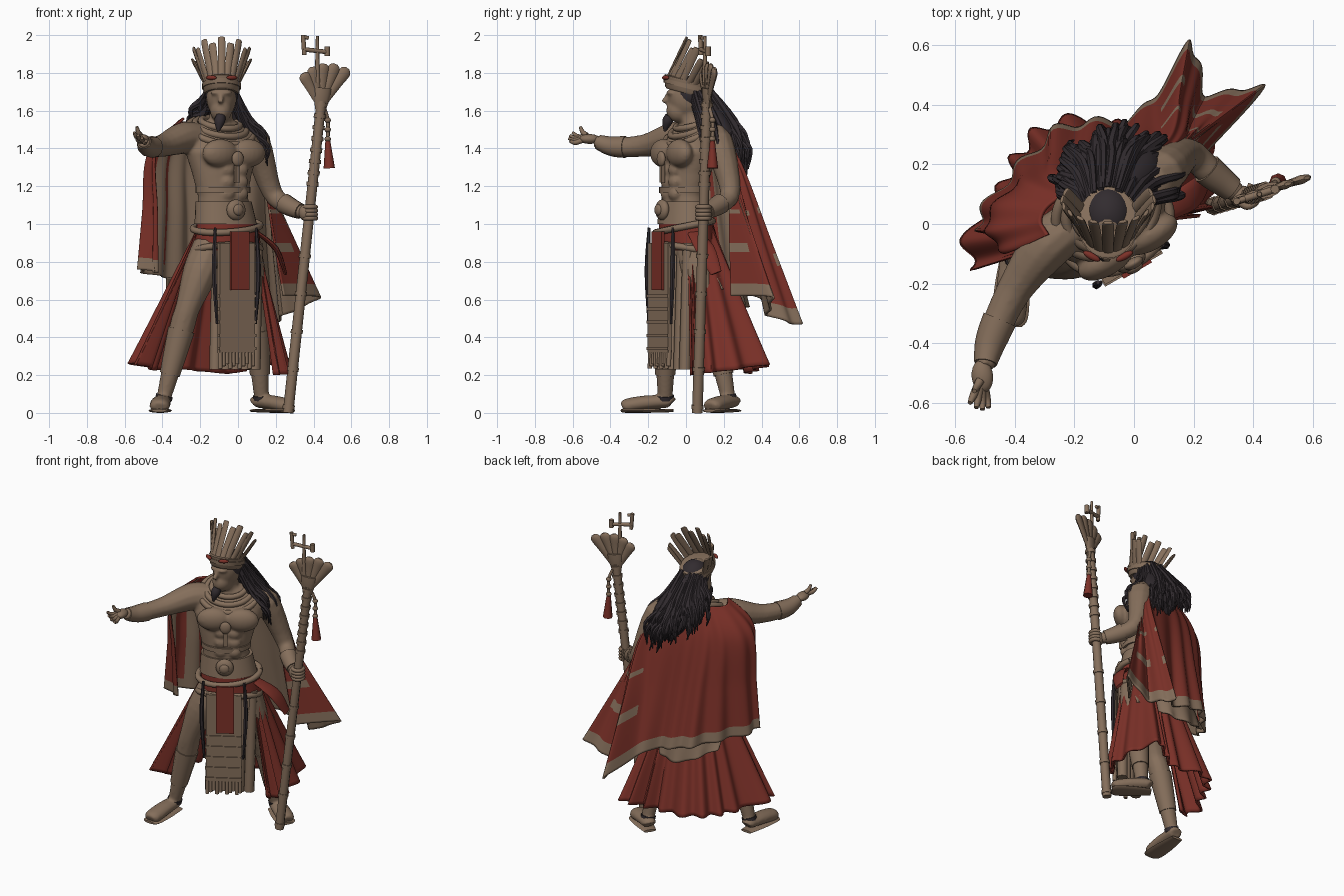
import bpy, bmesh, math, random
from mathutils import Vector as V

if "Cube" in bpy.data.objects:
    bpy.data.objects.remove(bpy.data.objects["Cube"])
random.seed(4)
pi, sin, cos = math.pi, math.sin, math.cos


def material(name, col):
    m = bpy.data.materials.new(name)
    m.diffuse_color = (*col, 1)
    m.use_nodes = True
    m.node_tree.nodes["Principled BSDF"].inputs["Base Color"].default_value = m.diffuse_color
    return m


TAN = material("tan", (0.235, 0.158, 0.105))
RED = material("red", (0.20, 0.03, 0.021))
DARK = material("dark_hair", (0.032, 0.025, 0.029))
U, D, Z = V((cos(pi / 6), sin(pi / 6), 0)), V((sin(pi / 6), -cos(pi / 6), 0)), V((0, 0, 1))  # body turned 30 degrees
X = V((1, 0, 0))


def P(u, d, z):
    return V((-0.06, -0.01, z)) + U * u + D * d


def spline(pts, n):
    out, m = [], len(pts) - 1
    for k in range(n):
        t = k / (n - 1) * m
        i = min(int(t), m - 1)
        f = t - i
        a, b, c, d = pts[max(i - 1, 0)], pts[i], pts[i + 1], pts[min(i + 2, m)]
        out.append(0.5 * (2 * b + (c - a) * f + (2 * a - 5 * b + 4 * c - d) * f * f + (3 * b - a - 3 * c + d) * f ** 3))
    return out


def loft(rings):
    n, last = len(rings[0]), (len(rings) - 1) * len(rings[0])
    faces = [(r + k, r + (k + 1) % n, r + n + (k + 1) % n, r + n + k) for r in range(0, last, n) for k in range(n)]
    return [p for r in rings for p in r], faces + [tuple(range(n))[::-1], tuple(range(last, last + n))]


def tube(pts, sides=12, flat=1, ref=None):
    """Swept tube through (x, y, z, radius) points."""
    s = spline([V(p) for p in pts], (len(pts) - 1) * 4 + 1)
    c = [p.xyz for p in s]
    run = c[-1] - c[0]
    ref = ref or V([float(i == min(range(3), key=lambda q: abs(run[q]))) for i in range(3)])
    rings = []
    for i, p in enumerate(c):
        t = (c[min(i + 1, len(c) - 1)] - c[max(i - 1, 0)]).normalized()
        a = (ref - t * ref.dot(t)).normalized()
        b = t.cross(a) * flat
        rings.append([p + (a * cos(2 * pi * k / sides) + b * sin(2 * pi * k / sides)) * s[i].w for k in range(sides)])
    return loft(rings)


def rod(a, b, r, r2=None, **kw):
    return tube([(*a, r), (*b, r if r2 is None else r2)], 8, **kw)


def cuff(limb, start, end, grow, step=3):
    """A sleeve following part of a limb."""
    s = spline([V(p) for p in limb], 41)[start:end:step]
    return tube([p + V((0, 0, 0, grow)) for p in s])


def ering(c, a, b, rot=pi / 6, tilt=0, n=32):
    out = []
    for k in range(n):
        x, y = a * cos(2 * pi * k / n), b * sin(2 * pi * k / n)
        out.append(V(c) + V((x * cos(rot) - y * sin(rot), x * sin(rot) + y * cos(rot), tilt * y)))
    return out


def ball(c, r, rot=pi / 6):
    return loft([ering(V(c) - Z * r[2] * cos(h), r[0] * sin(h), r[1] * sin(h), rot, 0, 20)
                 for h in [0.05 + k * (pi - 0.1) / 12 for k in range(13)]])


def box(c, u, d, z):
    v = [c + U * u * i + D * d * j + Z * z * k for k in (-1, 1) for i, j in ((-1, -1), (1, -1), (1, 1), (-1, 1))]
    return loft([v[:4], v[4:]])


def make(name, parts, mat, remesh=False):
    vs, fs = [], []
    for v, f in parts:
        fs += [[i + len(vs) for i in q] for q in f]
        vs += v
    me = bpy.data.meshes.new(name)
    me.from_pydata(vs, [], fs)
    bm = bmesh.new()
    bm.from_mesh(me)
    bmesh.ops.recalc_face_normals(bm, faces=bm.faces)
    bm.to_mesh(me)
    bm.free()
    ob = finish(name, me, [mat])
    if remesh:
        r = ob.modifiers.new("fuse", 'REMESH')
        r.mode, r.voxel_size, r.use_smooth_shade = 'VOXEL', 0.009, True
        s = ob.modifiers.new("soften", 'SMOOTH')
        s.factor, s.iterations = 0.5, 5


def finish(name, me, mats):
    for m in mats:
        me.materials.append(m)
    ob = bpy.data.objects.new(name, me)
    bpy.context.collection.objects.link(ob)
    bpy.ops.object.select_all(action='DESELECT')
    ob.select_set(True)
    bpy.context.view_layer.objects.active = ob
    bpy.ops.object.shade_smooth_by_angle(angle=0.8)
    return ob


def sheet(name, rows, nu, nv, folds, amp, rule, mats, offset):
    """Draped cloth through rows of points, with folds growing downward."""
    vs, fs, ms = [], [], []
    for j, c in enumerate(zip(*[spline(r, nu) for r in rows])):
        for i, p in enumerate(spline(list(c), nv)):
            out = V((p.x + 0.06, p.y, 0)).normalized()
            w = 2 * pi * folds * j / (nu - 1)
            vs.append(p + out * amp * i / (nv - 1) * sin(w + 1.5 * sin(w * .23)))
    for j in range(nu - 1):
        for i in range(nv - 1):
            fs.append((j * nv + i, (j + 1) * nv + i, (j + 1) * nv + i + 1, j * nv + i + 1))
            ms.append(rule((j + .5) / (nu - 1), (i + .5) / (nv - 1)))
    me = bpy.data.meshes.new(name)
    me.from_pydata(vs, [], fs)
    me.polygons.foreach_set("material_index", ms)
    s = finish(name, me, mats).modifiers.new("thickness", 'SOLIDIFY')
    s.thickness, s.offset, s.material_offset = 0.012, -1, offset


# Limb paths, torso and head, fused into one body
arm_r = [(-.2, 0, 1.45, .08), (-.29, -.07, 1.455, .085), (-.4, -.22, 1.415, .06), (-.475, -.38, 1.41, .05), (-.5, -.48, 1.44, .032)]
arm_l = [(.02, .11, 1.44, .08), (.09, .17, 1.43, .082), (.18, .235, 1.17, .054), (.26, .17, 1.1, .047), (.35, .1, 1.06, .033)]
leg_r = [(-.14, -.05, .88, .1), (-.2, -.09, .74, .095), (-.265, -.12, .56, .066), (-.3, -.11, .44, .066), (-.395, -.11, .07, .038)]
leg_l = [(.02, .04, .88, .1), (.06, .07, .72, .09), (.085, .11, .55, .065), (.1, .15, .44, .065), (.125, .225, .07, .038)]
limbs = [tube(p) for p in (arm_r, arm_l, leg_r, leg_l)]
core = [loft([ering((x, y, z), a, b) for z, x, y, a, b in (
    (.84, -.06, 0, .15, .11), (1.05, -.075, -.01, .15, .11), (1.15, -.08, -.015, .14, .105), (1.27, -.085, 0, .17, .118),
    (1.38, -.085, .02, .21, .13), (1.46, -.09, .045, .215, .115), (1.51, -.095, .05, .15, .085), (1.55, -.095, .045, .08, .065))])]
for s in (-1, 1):
    core.append(ball(P(s * .085, .078, 1.375), (.105, .055, .075)))
    core += [ball(P(s * .04, .083, 1.16 + k * .063), (.042, .03, .036)) for k in range(3)]
head = [rod((-.09, .05, 1.46), (-.09, .02, 1.6), .075, .06), ball((-.088, .01, 1.67), (.08, .105, .115), 0),
        ball((-.09, -.035, 1.6), (.058, .07, .065), 0), ball((-.09, -.08, 1.695), (.06, .025, .014), 0),
        rod((-.09, -.09, 1.69), (-.092, -.118, 1.642), .012, .018)]
feet, soles = [], []
for heel, toe in ((V((-.4, -.09, 0)), V((-.415, -.31, 0))), (V((.1, .25, 0)), V((.257, .14, 0)))):
    side, run, mid = Z.cross(toe - heel), toe - heel, heel.lerp(toe, .5)
    feet.append(tube([(*(p + Z * z), r) for p, z, r in ((heel - run * .08, .055, .036), (heel, .06, .045), (mid, .055, .054),
                                                       (toe, .038, .054), (toe + run * .12, .03, .035))], 12, .72, side))
    soles.append(tube([(*(p + Z * .012), r) for p, r in ((heel - run * .1, .04), (mid, .058), (toe, .06), (toe + run * .15, .04))], 12, .2, side))
make("body", limbs + core + head + feet, TAN, True)

# Hands: open right hand, left fist around the staff
palm = V((-.508, -.51, 1.45))
hand = [ball(palm, (.036, .055, .026), 0.1)]
for k in range(5):
    tip = V((-.55 + k * .021, -.6 - .022 * sin(k * pi / 4), 1.485 - k * .015)) if k < 4 else V((-.535, -.56, 1.515))
    b = palm.lerp(tip, .3)
    hand.append(tube([(*b, .015), (*(b.lerp(tip, .6) - Z * .012), .013), (*tip, .008)], 8))
make("open_hand", hand, TAN)
make("gripping_hand", [ball((.36, .092, 1.06), (.04, .035, .045))] +
     [tube([(.38 + .034 * cos(a), .093 + .034 * sin(a), 1.03 + k * .02, .012) for a in (-2.6, -1.6, -.5, .6, 1.6)], 8, ref=Z)
      for k in range(4)], TAN)

# Bracers, shin guards, sandals
make("bracers", [cuff(arm_r, 26, 40, .004), cuff(arm_l, 28, 40, .006)], TAN)
make("shin_guards", [cuff(leg_r, 30, 38, .005), cuff(leg_l, 30, 38, .005)], TAN)
make("sandal_soles", soles, TAN)
make("sandal_straps", [cuff(leg_r, 39, 41, .006, 1), cuff(leg_l, 39, 41, .006, 1)], DARK)

# Belt, hip wrap and collar
make("belt", [loft([ering((-.065 - k * .006, -.01, 1 + k * .06), .175 - k * .009, .13 - k * .005) for k in range(3)]),
              loft([ering((-.08, -.012, z), .152, .123) for z in (1.165, 1.195)]),
              ball(P(-.015, .125, 1.075), (.055, .03, .055)), ball(P(-.015, .15, 1.075), (.03, .016, .03))], TAN)
make("hip_sash", [loft([ering((-.055, 0, .86 + k * .07), .19 - k * .008, .134 - k * .002) for k in range(3)]),
                  tube([(.08, .03, .97, .03), (.2, .1, .87, .05), (.25, .16, .74, .03)], flat=.3)], RED)
turn = [k * pi / 10 for k in range(21)]
make("hip_cords", [tube([(*P(.19 * cos(a), .136 * sin(a), z + .03 * cos(a + z * 20)), .018) for a in turn], 8, ref=Z)
                   for z in (.86, .985)], TAN)
make("collar", [tube([(*(V((-.093, .04, 1.535 - k * .022 - (.03 + k * .02) * sin(a))) + U * (.105 + k * .036) * cos(a)
                           + D * (.09 + k * .024) * sin(a)), .018) for a in turn], 8, ref=Z) for k in range(3)], TAN)
make("pendant", [ball(P(-.01, .135, 1.345), (.035, .018, .04)), box(P(-.01, .128, 1.27), .012, .01, .05)], TAN)

# Apron with trim bars, fringe, red panel and dark side strands
make("apron", [box(P(-.02, .137, .61), .108, .012, .29)] + [box(P(-.02, .142, .34 + k * .07), .112, .013, .008) for k in range(5)] +
     [rod(P(-.12 + k * .02, .137, .33), P(-.12 + k * .02, .14, .235 + .012 * (k % 3)), .012) for k in range(11)], TAN)
make("red_front_panel", [box(P(-.01, .155, .805), .055, .008, .155)], RED)
make("side_strands", [tube([(*P(-.02 + s * .125, .13, .98), .008), (*P(-.02 + s * .135, .136, .75), .014),
                            (*P(-.02 + s * .118, .136, .47), .007)], 6) for s in (-1, 1)], DARK)
make("inner_cloth_folds", [rod(P(-.09 + k * .06, .06, .9), P(-.11 + k * .06, .07, .23), .03, .032) for k in range(5)], TAN)

# Skirt flaring to the back, open at the front
hem = [V((x, y, .2 + .3 * max(0, math.hypot(x + .06, y) - .3))) for x, y in (
    (-.43, -.08), (-.53, -.15), (-.565, -.06), (-.46, .09), (-.40, .22), (-.30, .33), (-.17, .35), (-.05, .33), (.06, .38),
    (.16, .44), (.23, .33), (.26, .2), (.26, .07), (.2, .03))]
waist = [V((-.06, 0, 1)) + V((h.x + .06, h.y, 0)).normalized() * .145 for h in hem]
sheet("skirt", [waist, hem], 150, 20, 14, .024, lambda u, v: 0, [RED], 0)

# Cape over the right shoulder, sweeping back to the left
edge = [V(p) for p in ((-.43, -.1, 1.4), (-.475, -.02, 1.37), (-.45, .06, 1.36), (-.37, .13, 1.36), (-.25, .18, 1.36),
                       (-.1, .22, 1.36), (.06, .26, 1.33), (.13, .3, 1.3), (.16, .27, 1.26), (.15, .25, 1.24), (.14, .22, 1.24))]
low = [V(p) for p in ((-.42, -.04, .74), (-.52, -.02, .76), (-.5, .06, .74), (-.4, .18, .72), (-.24, .33, .68),
                      (-.04, .35, .63), (.07, .43, .58), (.19, .61, .47), (.25, .44, .52), (.43, .46, .61), (.25, .24, .62))]
top = [p.lerp(V((-.12, .04, 1.765)), .45) for p in edge]


def cape_colour(u, v):
    if v > .9 or (.6 < u and (.5 < v < .54 or .7 < v < .75) and sin(40 * u) > -.2):
        return 1
    return 3 if .15 < u < .24 or .29 < u < .31 else 0  # red lining stripes


sheet("cape", [top, edge, [a.lerp(b, .5) for a, b in zip(edge, low)], low], 140, 44, 11, .018, cape_colour, [RED, TAN, TAN, RED, RED], 1)
lobe = [V((-.38 + k * .085, .16 + .14 * sin(k * pi / 6), .72)) for k in range(7)]
sheet("cape_lining", [lobe, [p + V((0, .03, -.06 - .1 * sin(k * pi / 6))) for k, p in enumerate(lobe)]], 50, 8, 5, .01, lambda u, v: 0, [TAN], 0)

# Hair: skull cap, back mass and loose strands, plus the beard
hair = [ball((-.087, .03, 1.69), (.088, .1, .095), 0),
        tube([(-.085, .08, 1.66, .08), (-.07, .15, 1.56, .115), (-.03, .21, 1.45, .125), (.01, .25, 1.35, .08)], 16, .55, X)]
rnd = random.uniform
for k in range(150):
    a, L = rnd(-.1, pi + .1), rnd(.65, 1)
    p = V((-.087 + .07 * cos(a), .04 + .08 * sin(a), rnd(1.6, 1.74)))
    t = V((-.05 + .225 * cos(a) * L, .13 + .21 * sin(a) * L, 1.53 - .12 * L * (1 + sin(a)) - .09 * cos(a) + rnd(-.04, .04)))
    m = p.lerp(t, .45) + V((0, .045 * sin(a) + .01, rnd(-.02, .02)))
    n = m.lerp(t, .55) + V((.03 * cos(a) + rnd(-.025, .025), .02 * sin(a) + rnd(-.015, .02), rnd(0, .03)))
    hair.append(tube([(*p, .011), (*m, .015), (*n, .012), (*t, .003)], 6))
make("hair", hair, DARK)
make("beard", [tube([(-.092, -.085, 1.572, .025), (-.098, -.1, 1.54, .028), (-.105, -.112, 1.49, .006)], 10)], DARK)

# Headdress: band and fan of feathers
make("headband", [loft([ering((-.087, .005, z), a, a + .02, 0, -.25) for z, a in ((1.69, .088), (1.7, .095), (1.76, .1), (1.765, .092))]),
                  loft([ering((-.087, .005, z), .103, .123, 0, -.25) for z in (1.718, 1.742)])], TAN)
make("headband_studs", [ball((-.087 + s * .055, -.108, 1.775), (.032, .012, .012), s * .5) for s in (-1, 1)], RED)
feathers = []
for k in range(13):
    a = (k - 6) / 6 * 1.95
    base = V((-.087 + .088 * sin(a), .005 - .108 * cos(a), 1.74 + .025 * cos(a)))
    tip = V((-.087 + .155 * sin(a), .005 + .075 * (1 - cos(a)), 1.99 - .034 * a * a - .03 * (k % 2)))
    feathers.append(tube([(*base.lerp(tip, f), r) for f, r in ((0, .017), (.6, .02), (.95, .019), (1, .012))], 8, .4, V((cos(a), sin(a), 0))))
make("feather_crown", feathers, TAN)


# Staff with bands, fan head, top ornament and tassel
def S(z):
    return V((.265 + .107 * z, .06 + .031 * z, z))


make("staff", [rod(S(0), S(1.65), .028, .026)] + [rod(S(z), S(z + .022), .032) for z in
     [.02 + k * .2 for k in range(5)] + [1.2 + k * .06 for k in range(8)]], TAN)
F = V((.95, .3, 0))
fan = [tube([(*S(1.6), .028), (*S(1.67), .045), (*S(1.72), .05)], 12, .5, F)]
for k in range(5):
    g, L = -.52 + k * .29, .2 + k * .012
    d, b = F * sin(g) + Z * cos(g), S(1.625)
    fan.append(tube([(*(b + d * L * f), r) for f, r in ((0, .02), (.6, .028), (.9, .033), (1, .014))], 8, .45, F * cos(g) - Z * sin(g)))
make("staff_fan_head", fan, TAN)


def G(f, z):
    return V((.42, .1, z)) + F * f


make("staff_ornament", [rod(G(0, 1.75), G(0, 1.995), .014, .008), rod(G(-.08, 1.925), G(.06, 1.91), .012),
                        rod(G(-.072, 1.895), G(-.08, 2), .012), rod(G(-.08, 1.99), G(-.05, 1.985), .01),
                        rod(G(.055, 1.89), G(.055, 1.94), .015)], TAN)
make("tassel_cord", [tube([(.45, .12, 1.63, .01), (.475, .14, 1.55, .01), (.475, .14, 1.44, .01)], 8)] +
     [ball((.475, .14, 1.45 + k * .05), (.017, .017, .015)) for k in range(3)], TAN)
make("tassel", [rod((.475, .14, 1.45), (.483, .14, 1.295), .012, .03)], RED)
